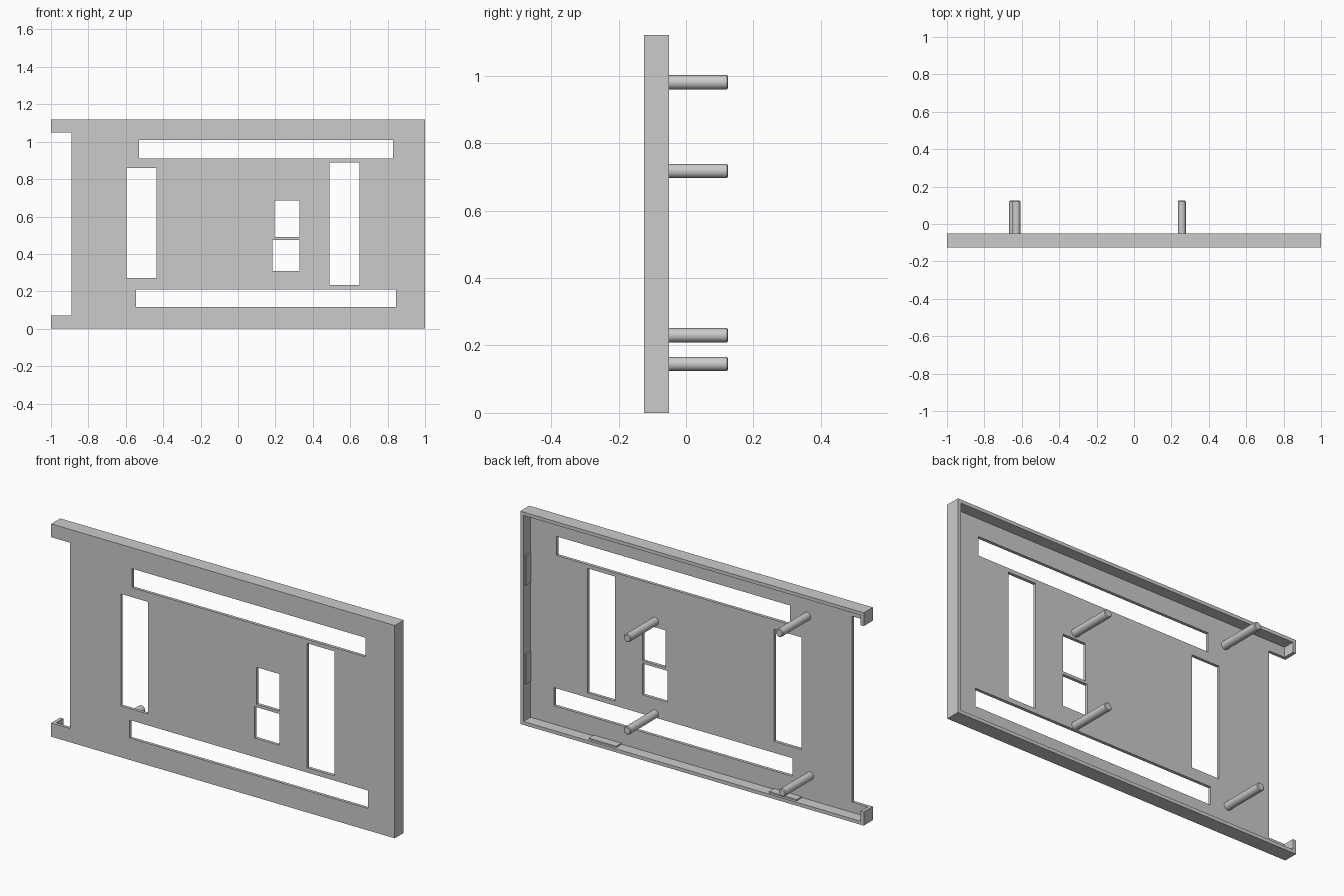
import bpy, bmesh, math
from mathutils import Matrix

if "Cube" in bpy.data.objects:
    bpy.data.objects.remove(bpy.data.objects["Cube"])

FRONT, RIM, BACK = -0.125, -0.05, 0.125   # y of face, rim edge and post tips
HEIGHT, WALL, PLATE = 1.12, 0.018, 0.016


def box(name, x, y, z):
    """Box from (min, max) ranges on each axis."""
    bm = bmesh.new()
    bmesh.ops.create_cube(bm, size=1)
    for v in bm.verts:
        v.co = [r[0] if c < 0 else r[1] for c, r in zip(v.co, (x, y, z))]
    me = bpy.data.meshes.new(name)
    bm.to_mesh(me)
    bm.free()
    ob = bpy.data.objects.new(name, me)
    bpy.context.collection.objects.link(ob)
    return ob


def cut(target, x, y, z):
    cutter = box("cutter", x, y, z)
    cutter.hide_render = True
    bpy.context.view_layer.objects.active = target
    mod = target.modifiers.new("cut", 'BOOLEAN')
    mod.operation, mod.solver, mod.object = 'DIFFERENCE', 'EXACT', cutter
    bpy.ops.object.modifier_apply(modifier=mod.name)
    bpy.data.objects.remove(cutter)


# Shallow tray panel, hollow from the back
panel = box("panel", (-1, 1), (FRONT, RIM), (0, HEIGHT))
cut(panel, (-1 + WALL, 1 - WALL), (FRONT + PLATE, 0.1), (WALL, HEIGHT - WALL))

# Open end, leaving two corner arms
cut(panel, (-1.2, -0.89), (-0.3, 0.1), (0.072, 1.05))

# Window openings
for x, z in [((-0.53, 0.83), (0.91, 1.01)),
             ((-0.545, 0.845), (0.115, 0.21)),
             ((-0.595, -0.435), (0.27, 0.86)),
             ((0.49, 0.65), (0.235, 0.89)),
             ((0.195, 0.33), (0.49, 0.685)),
             ((0.185, 0.33), (0.31, 0.475))]:
    cut(panel, x, (-0.3, -0.06), z)

# Small retaining tabs inside the side and bottom walls
TAB_Y = (-0.105, -0.063)
for z in (0.21, 0.73):
    box("side_tab", (1 - WALL - 0.007, 1 - WALL + 0.004), TAB_Y, (z, z + 0.16))
for x in (-0.6, 0.45):
    box("bottom_tab", (x, x + 0.16), TAB_Y, (WALL - 0.004, WALL + 0.007))

# Mounting posts with chamfered tips
for x, z in [(-0.629, 0.98), (-0.646, 0.145), (0.256, 0.717), (0.256, 0.23)]:
    y0 = FRONT + PLATE / 2
    bpy.ops.mesh.primitive_cylinder_add(
        vertices=32, radius=0.021, depth=BACK - y0,
        location=(x, (BACK + y0) / 2, z), rotation=(math.pi / 2, 0, 0))
    post = bpy.context.object
    post.name = "mounting_post"
    bevel = post.modifiers.new("chamfer", 'BEVEL')
    bevel.width, bevel.segments = 0.004, 1
    bevel.limit_method, bevel.angle_limit = 'ANGLE', math.radians(60)
    bpy.ops.object.shade_smooth_by_angle(angle=math.radians(30))
